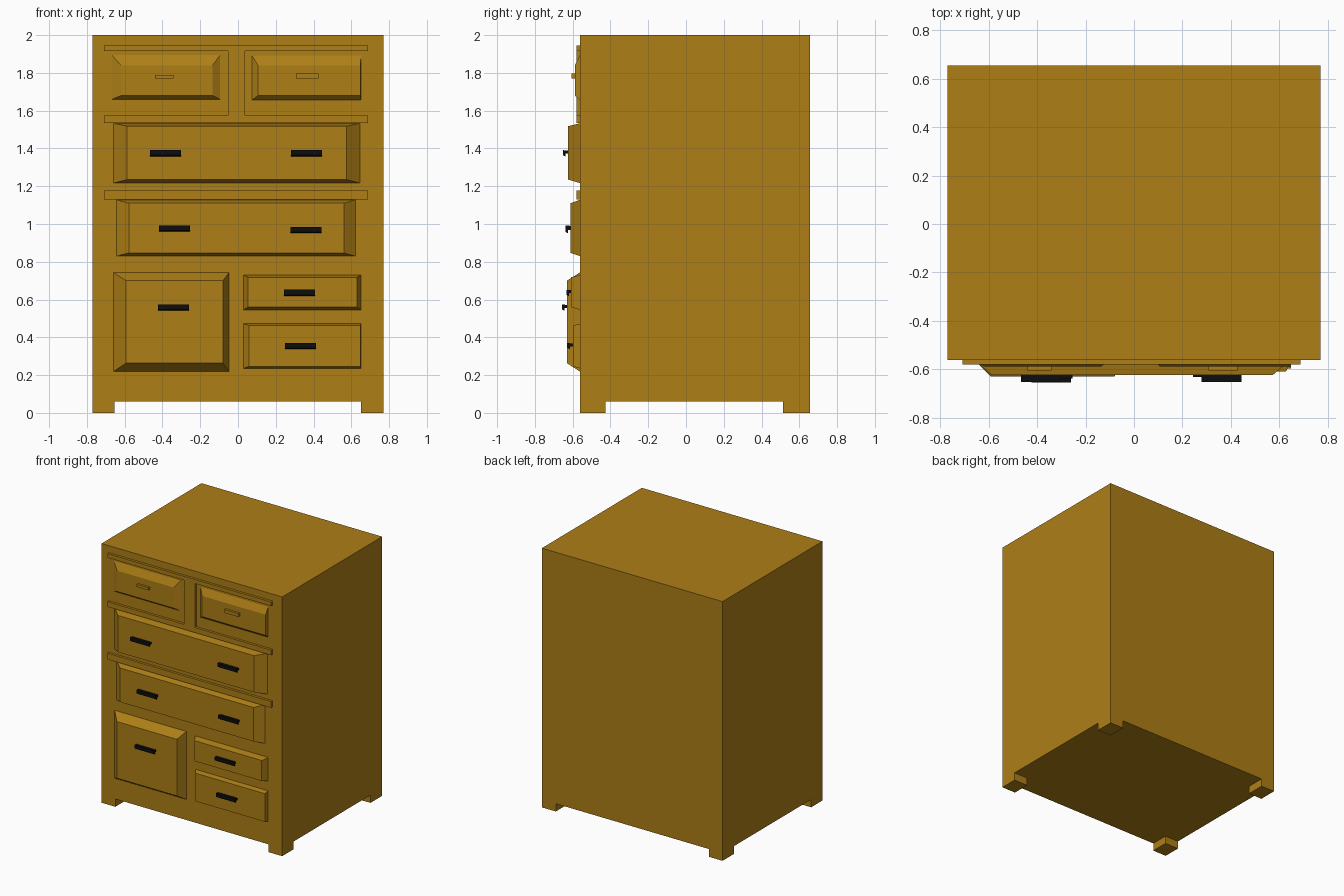
import bpy, bmesh

if "Cube" in bpy.data.objects:
    bpy.data.objects.remove(bpy.data.objects["Cube"])

FRONT = -0.562   # front plane of the carcass
BACK = 0.656


def material(name, rgb):
    m = bpy.data.materials.new(name)
    m.diffuse_color = (*rgb, 1)
    m.use_nodes = True
    m.node_tree.nodes["Principled BSDF"].inputs["Base Color"].default_value = m.diffuse_color
    return m


WOOD = material("wood", (0.42, 0.21, 0.008))
BLACK = material("black_metal", (0.004, 0.004, 0.004))


def finish(name, bm, mat):
    bmesh.ops.recalc_face_normals(bm, faces=bm.faces)
    me = bpy.data.meshes.new(name)
    bm.to_mesh(me)
    bm.free()
    me.materials.append(mat)
    ob = bpy.data.objects.new(name, me)
    bpy.context.collection.objects.link(ob)
    return ob


def loft(name, rings, mat):
    """Closed solid through matching rings of points."""
    bm = bmesh.new()
    vs = [[bm.verts.new(p) for p in r] for r in rings]
    n = len(vs[0])
    for a, b in zip(vs, vs[1:]):
        for i in range(n):
            j = (i + 1) % n
            bm.faces.new((a[i], a[j], b[j], b[i]))
    bm.faces.new(vs[0])
    bm.faces.new(vs[-1])
    return finish(name, bm, mat)


def rect(x0, x1, z0, z1, y):
    return [(x0, y, z0), (x1, y, z0), (x1, y, z1), (x0, y, z1)]


def box(name, x0, x1, y0, y1, z0, z1, mat=WOOD):
    return loft(name, [rect(x0, x1, z0, z1, y0), rect(x0, x1, z0, z1, y1)], mat)


def drawer(name, outer, inner, y):
    """Raised drawer front: large rectangle on the carcass, smaller face at y."""
    return loft(name, [rect(*outer, FRONT), rect(*inner, y)], WOOD)


def pull(name, x0, x1, z0, z1, face):
    """Black L-section pull: a lip standing off the drawer on a top flange."""
    lip, tip, flange = face - 0.015, face - 0.028, z1 - 0.018
    prof = [(face + 0.002, z1 - 0.003), (tip, z1), (tip, z0 + 0.006),
            (lip, z0), (lip, flange), (face + 0.002, flange)]
    return loft(name, [[(x, y, z) for y, z in prof] for x in (x0, x1)], BLACK)


# Carcass: one block with four corner feet pulled down from its base
bm = bmesh.new()
xs, ys = [-0.771, -0.654, 0.652, 0.771], [FRONT, -0.425, 0.514, BACK]
grid = [[bm.verts.new((x, y, 0.06)) for y in ys] for x in xs]
cells = {(i, j): bm.faces.new((grid[i][j], grid[i + 1][j], grid[i + 1][j + 1], grid[i][j + 1]))
         for i in range(3) for j in range(3)}
top = bmesh.ops.extrude_face_region(bm, geom=list(cells.values()), use_keep_orig=True)
bmesh.ops.translate(bm, vec=(0, 0, 1.94), verts=[v for v in top["geom"] if isinstance(v, bmesh.types.BMVert)])
for i in (0, 2):
    for j in (0, 2):
        f = bmesh.ops.extrude_discrete_faces(bm, faces=[cells[i, j]])["faces"][0]
        bmesh.ops.translate(bm, vec=(0, 0, -0.06), verts=f.verts)
bmesh.ops.dissolve_limit(bm, angle_limit=0.01, verts=bm.verts, edges=bm.edges)
finish("carcass", bm, WOOD)

# Face-frame rails and the divider between the top drawers
for name, z0, z1 in (("top_rail", 1.915, 1.946), ("upper_rail", 1.536, 1.575), ("middle_rail", 1.13, 1.178)):
    box(name, -0.709, 0.689, -0.581, FRONT, z0, z1)
box("top_divider", -0.053, 0.038, -0.581, FRONT, 1.575, 1.915)

# Drawer fronts: outer x0, x1, z0, z1, then inner rectangle, then face depth
drawer("top_left_drawer", (-0.667, -0.095, 1.66, 1.894), (-0.62, -0.135, 1.68, 1.84), -0.588)
drawer("top_right_drawer", (0.074, 0.651, 1.657, 1.892), (0.106, 0.648, 1.68, 1.84), -0.588)
drawer("upper_wide_drawer", (-0.659, 0.646, 1.217, 1.533), (-0.588, 0.574, 1.235, 1.518), -0.624)
drawer("lower_wide_drawer", (-0.643, 0.622, 0.83, 1.128), (-0.578, 0.56, 0.847, 1.11), -0.611)
drawer("bottom_left_drawer", (-0.659, -0.048, 0.219, 0.743), (-0.593, -0.08, 0.263, 0.7), -0.63)
drawer("bottom_right_upper_drawer", (0.029, 0.651, 0.546, 0.73), (0.053, 0.629, 0.56, 0.718), -0.609)
drawer("bottom_right_lower_drawer", (0.029, 0.651, 0.236, 0.472), (0.057, 0.648, 0.246, 0.463), -0.598)

# Small wooden pulls on the top drawers
box("top_left_pull", -0.44, -0.341, -0.606, -0.586, 1.77, 1.79)
box("top_right_pull", 0.307, 0.427, -0.606, -0.586, 1.77, 1.796)

# Black pulls: name, left x, bottom z, drawer face
for name, x, z, face in (
        ("upper_wide_pull_left", -0.466, 1.358, -0.624), ("upper_wide_pull_right", 0.28, 1.358, -0.624),
        ("lower_wide_pull_left", -0.419, 0.96, -0.611), ("lower_wide_pull_right", 0.278, 0.952, -0.611),
        ("bottom_left_pull", -0.424, 0.541, -0.628), ("bottom_right_upper_pull", 0.243, 0.619, -0.605),
        ("bottom_right_lower_pull", 0.25, 0.337, -0.599)):
    pull(name, x, x + 0.164, z, z + 0.033, face)
